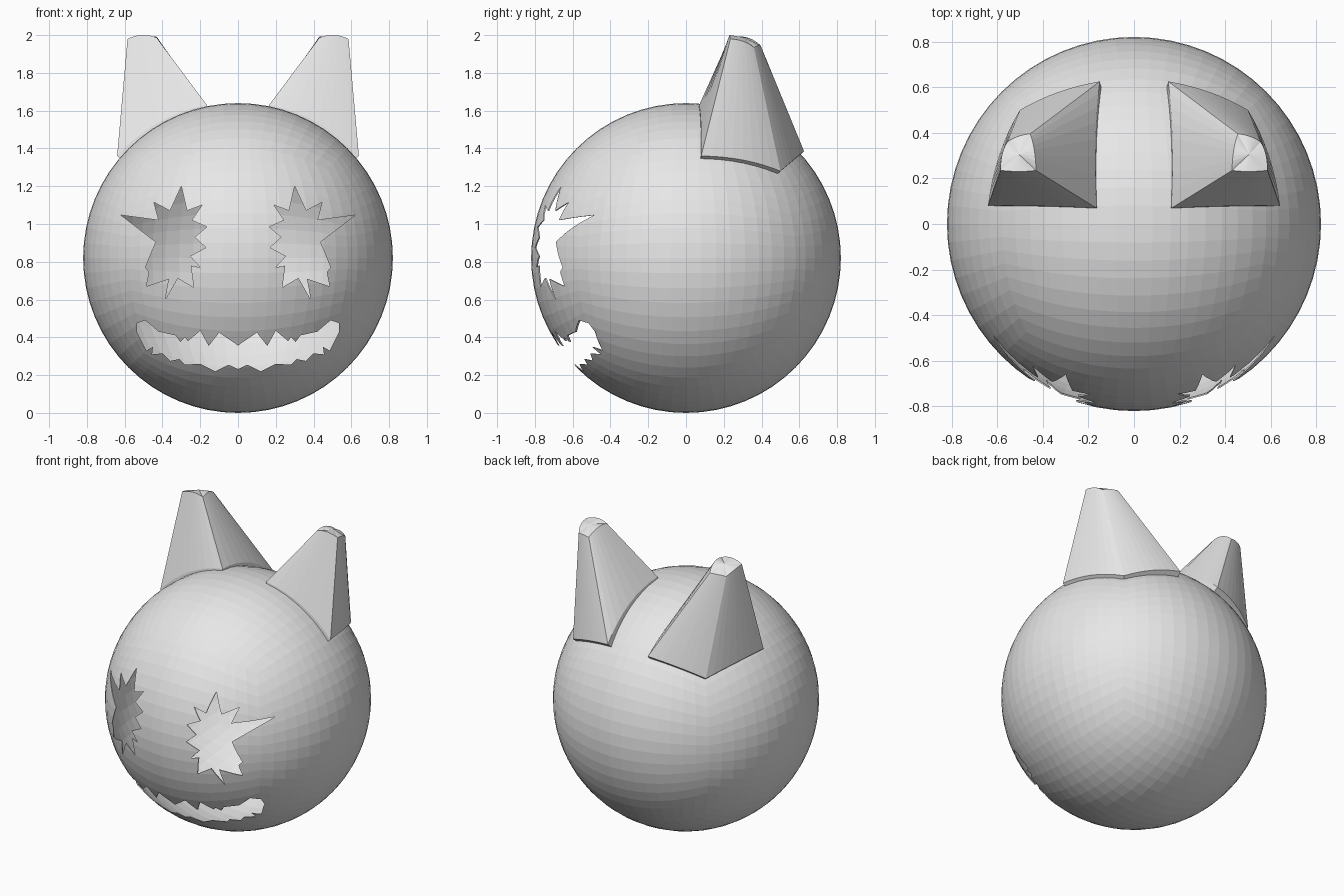
import bpy, bmesh, math
from mathutils import Vector

if "Cube" in bpy.data.objects:
    bpy.data.objects.remove(bpy.data.objects["Cube"])

R = 0.82
CENTRE = Vector((0, 0, R))

grey = bpy.data.materials.new("plain_grey")
grey.diffuse_color = (0.8, 0.8, 0.8, 1)
grey.use_nodes = True
grey.node_tree.nodes["Principled BSDF"].inputs["Base Color"].default_value = grey.diffuse_color


def make_object(name, bm, material=grey):
    bmesh.ops.recalc_face_normals(bm, faces=bm.faces)
    mesh = bpy.data.meshes.new(name)
    bm.to_mesh(mesh)
    bm.free()
    obj = bpy.data.objects.new(name, mesh)
    bpy.context.scene.collection.objects.link(obj)
    if material:
        mesh.materials.append(material)
    return obj


# Head: a gridded cube blown up into a sphere of even quads
bm = bmesh.new()
bmesh.ops.create_cube(bm, size=2)
bmesh.ops.subdivide_edges(bm, edges=bm.edges[:], cuts=15, use_grid_fill=True)
for v in bm.verts:
    v.co = Vector([math.tan(c * math.pi / 4) for c in v.co]).normalized() * R + CENTRE
head = make_object("head_shell", bm)

# Outlines of the cut-out face, as (x, z)
EYE = [(.62, 1.047), (.435, .905), (.49, .77), (.47, .745), (.485, .67), (.365, .71),
       (.385, .60), (.32, .715), (.235, .665), (.25, .78), (.20, .77), (.255, .83),
       (.17, .875), (.23, .93), (.165, .985), (.245, 1.02), (.19, 1.10), (.27, 1.07),
       (.30, 1.20), (.36, 1.07), (.445, 1.115), (.42, 1.02)]
HALF_MOUTH = [(0, .357), (.10, .425), (.155, .355), (.20, .435), (.265, .38), (.28, .40),
              (.305, .375), (.33, .41), (.42, .43), (.49, .49), (.535, .475), (.535, .43),
              (.485, .33), (.45, .35), (.455, .31), (.40, .315), (.36, .275), (.31, .285),
              (.28, .255), (.20, .26), (.12, .22), (.05, .255), (0, .232)]
mirror = lambda pts: [(-x, z) for x, z in pts]
mouth = HALF_MOUTH + mirror(HALF_MOUTH[1:-1])[::-1]

# Cutter: every outline pushed through the front of the head
bm = bmesh.new()
for outline in (EYE, mirror(EYE), mouth):
    face = bm.faces.new([bm.verts.new((x, -1.2, z)) for x, z in outline])
    new = bmesh.ops.extrude_face_region(bm, geom=[face], use_keep_orig=True)["geom"]
    bmesh.ops.translate(bm, vec=(0, 1.1, 0),
                        verts=[g for g in new if isinstance(g, bmesh.types.BMVert)])
cutter = make_object("face_cutter", bm, None)
cutter.hide_render = True

# Thin hollow shell, then cut the eyes and mouth
wall = head.modifiers.new("wall", 'SOLIDIFY')
wall.thickness = 0.006
wall.offset = -1
cut = head.modifiers.new("cut", 'BOOLEAN')
cut.operation = 'DIFFERENCE'
cut.solver = 'EXACT'
cut.object = cutter
bpy.context.view_layer.objects.active = head
head.select_set(True)
for name in ("wall", "cut"):
    bpy.ops.object.modifier_apply(modifier=name)
bpy.data.objects.remove(cutter)


def ring(corners, centre, n=8):
    """Closed loop of arcs about a centre, through the corners."""
    centre, pts = Vector(centre), []
    for i, c in enumerate(corners):
        a = Vector(c) - centre
        b = Vector(corners[(i + 1) % len(corners)]) - centre
        for k in range(n):
            t = k / n
            length = a.length * (1 - t) + b.length * t
            pts.append(centre + a.lerp(b, t).normalized() * length)
    return pts


# Ears: four-cornered patch on the head tapering to a small domed tip
BASE = [(.165, .07, 1.63), (.64, .08, 1.36), (.50, .50, 1.28), (.15, .625, 1.385)]
TIP = [(.43, .235, 1.985), (.585, .235, 1.98), (.555, .36, 1.935), (.455, .395, 1.945)]
for side, name in ((1, "right_ear"), (-1, "left_ear")):
    base = ring(BASE, CENTRE)
    root = [CENTRE + (p - CENTRE) * 0.94 for p in base]
    tip = ring(TIP, (.47, .27, 1.85))
    bm = bmesh.new()
    loops = [[bm.verts.new((p.x * side, p.y, p.z)) for p in loop]
             for loop in (root, base, tip)]
    top = bm.verts.new((.505 * side, .305, 1.988))
    n = len(base)
    for i in range(n):
        j = (i + 1) % n
        for lo, hi in zip(loops, loops[1:]):
            bm.faces.new((lo[i], lo[j], hi[j], hi[i]))
        bm.faces.new((loops[2][i], loops[2][j], top))
    make_object(name, bm)
